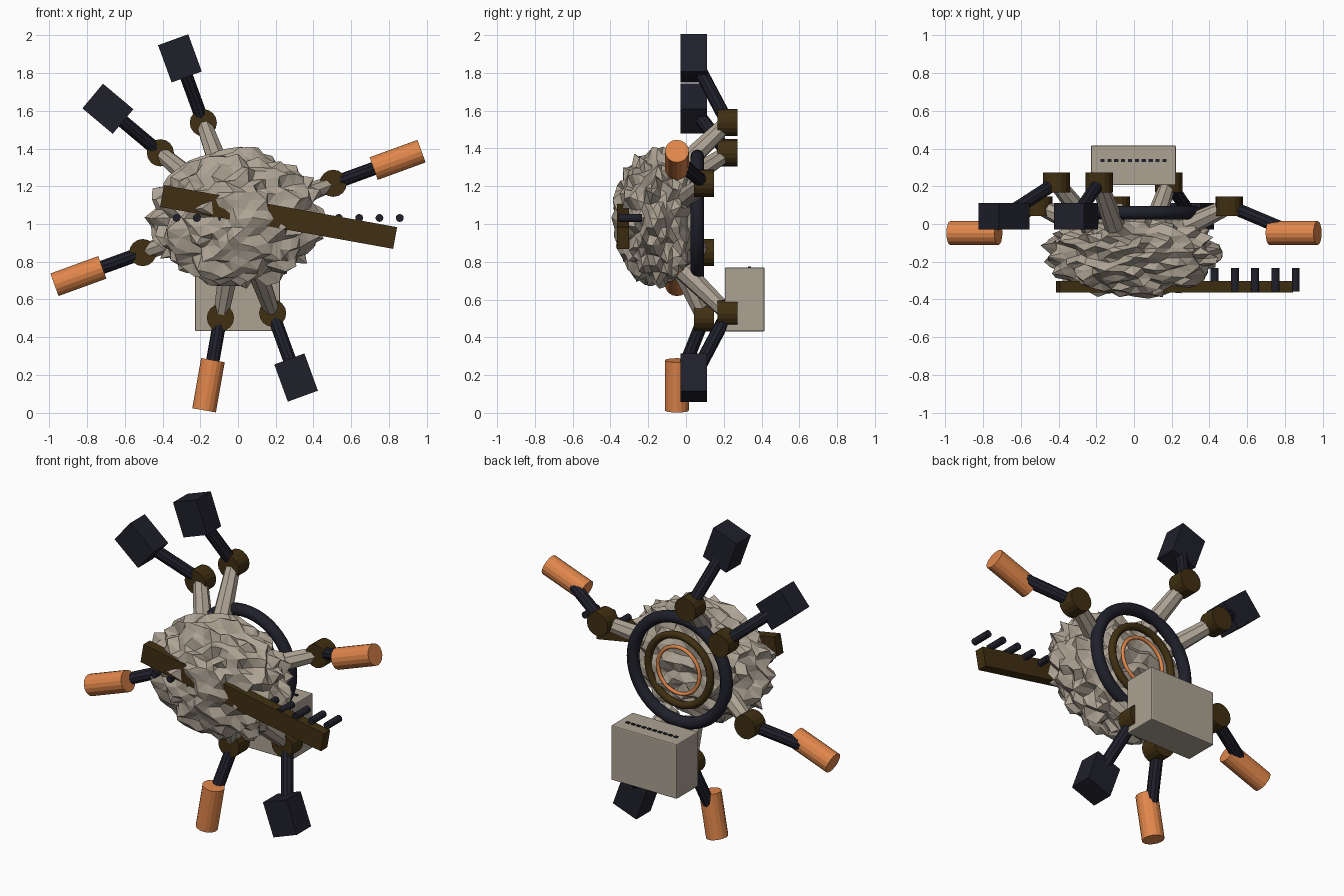
import bpy, bmesh, math, random
from mathutils import Vector, Matrix

if "Cube" in bpy.data.objects:
    bpy.data.objects.remove(bpy.data.objects["Cube"])

random.seed(7)


def material(name, rgb):
    m = bpy.data.materials.new(name)
    m.diffuse_color = (*rgb, 1)
    m.use_nodes = True
    m.node_tree.nodes["Principled BSDF"].inputs["Base Color"].default_value = m.diffuse_color
    return m


STONE = material("stone beige", (0.42, 0.365, 0.295))
DARK = material("dark navy", (0.014, 0.014, 0.024))
BROWN = material("dark brown", (0.052, 0.029, 0.006))
COPPER = material("copper orange", (0.75, 0.24, 0.07))
CZ = 1.032  # height of the hub centre


def finish(name, bm, mat, smooth=False):
    bmesh.ops.recalc_face_normals(bm, faces=bm.faces)
    me = bpy.data.meshes.new(name)
    bm.to_mesh(me)
    bm.free()
    me.materials.append(mat)
    if smooth:
        me.shade_smooth()
    ob = bpy.data.objects.new(name, me)
    bpy.context.collection.objects.link(ob)
    return ob


def rod(name, a, b, r1, r2, mat, sides=12):
    a, b = Vector(a), Vector(b)
    d = b - a
    bm = bmesh.new()
    bmesh.ops.create_cone(bm, cap_ends=True, segments=sides, radius1=r1,
                          radius2=r2, depth=d.length)
    bm.transform(Matrix.Translation((a + b) / 2) @ d.to_track_quat('Z', 'Y').to_matrix().to_4x4())
    return finish(name, bm, mat)


def box(name, centre, size, mat, tilt=0.0, bevel=0.0):
    # tilt turns the box in the front (xz) plane
    bm = bmesh.new()
    bmesh.ops.create_cube(bm, size=1)
    bm.transform(Matrix.Diagonal((*size, 1)))
    if bevel:
        bmesh.ops.bevel(bm, geom=bm.edges[:], offset=bevel, segments=2,
                        profile=0.5, affect='EDGES')
    bm.transform(Matrix.Translation(centre) @ Matrix.Rotation(-tilt, 4, 'Y'))
    return finish(name, bm, mat)


def ring(name, y, major, minor, mat, n=48, k=12):
    bm = bmesh.new()
    rows = []
    for i in range(n):
        t = 2 * math.pi * i / n
        row = []
        for j in range(k):
            p = 2 * math.pi * j / k
            r = major + minor * math.cos(p)
            row.append(bm.verts.new((r * math.cos(t), y + minor * math.sin(p),
                                     CZ + 0.006 + r * math.sin(t))))
        rows.append(row)
    for i in range(n):
        for j in range(k):
            a, b = rows[i], rows[(i + 1) % n]
            bm.faces.new((a[j], b[j], b[(j + 1) % k], a[(j + 1) % k]))
    return finish(name, bm, mat, smooth=True)


# Jagged rock body
bm = bmesh.new()
bmesh.ops.create_icosphere(bm, subdivisions=4, radius=1)
for v in bm.verts:
    f = random.uniform(0.89, 1.10)
    jitter = Vector([random.uniform(-0.03, 0.03) for _ in range(3)])
    c = v.co * f + jitter
    v.co = (c.x * 0.445 - 0.005, c.y * 0.228 - 0.155, c.z * 0.35 + CZ)
finish("rock_body", bm, STONE)

# Rings on the back
ring("outer_ring", 0.06, 0.32, 0.036, DARK)
ring("middle_ring", 0.065, 0.212, 0.022, BROWN)
ring("inner_ring", 0.072, 0.142, 0.011, COPPER)


# Radial arms: three with block ends, three with round thruster ends
def arm(i, deg, block):
    t = math.radians(deg)

    def at(r, y):
        return Vector((r * math.cos(t), y, CZ + r * math.sin(t)))

    jy, ey = (0.22, 0.04) if block else (0.095, -0.048)
    joint, end = at(0.537, jy), at(0.9, ey)
    rod(f"upper_arm_{i}", at(0.3, -0.01), joint, 0.056, 0.042, STONE, 8)
    rod(f"joint_{i}", joint - Vector((0, 0.052, 0)), joint + Vector((0, 0.052, 0)),
        0.072, 0.072, BROWN, 16)
    rod(f"forearm_{i}", joint, end, 0.036, 0.036, DARK, 10)
    if block:
        box(f"end_block_{i}", end, (0.21, 0.14, 0.17), DARK, t)
    else:
        rod(f"end_cylinder_{i}", at(0.765, ey), at(1.035, ey), 0.0635, 0.0635, COPPER, 16)


for i, (deg, block) in enumerate([(20, False), (110, True), (140, True),
                                  (200, False), (260, False), (290, True)], 1):
    arm(i, deg, block)

# Tilted beam through the front of the rock
box("front_beam", (0.215, -0.333, 1.037), (1.255, 0.062, 0.117), BROWN, math.radians(-10.2))

# Row of studs along the front
for i in range(12):
    x = 0.857 - 0.1075 * i
    rod(f"stud_{i + 1}", (x, -0.358, CZ), (x, -0.234, CZ), 0.021, 0.021, DARK, 12)

# Equipment box at the rear with a row of vents on top
box("equipment_box", (-0.003, 0.311, 0.601), (0.45, 0.21, 0.338), STONE, bevel=0.006)
for i in range(10):
    box(f"vent_{i + 1}", (-0.167 + 0.0365 * i, 0.337, 0.7715), (0.022, 0.016, 0.009), DARK)
